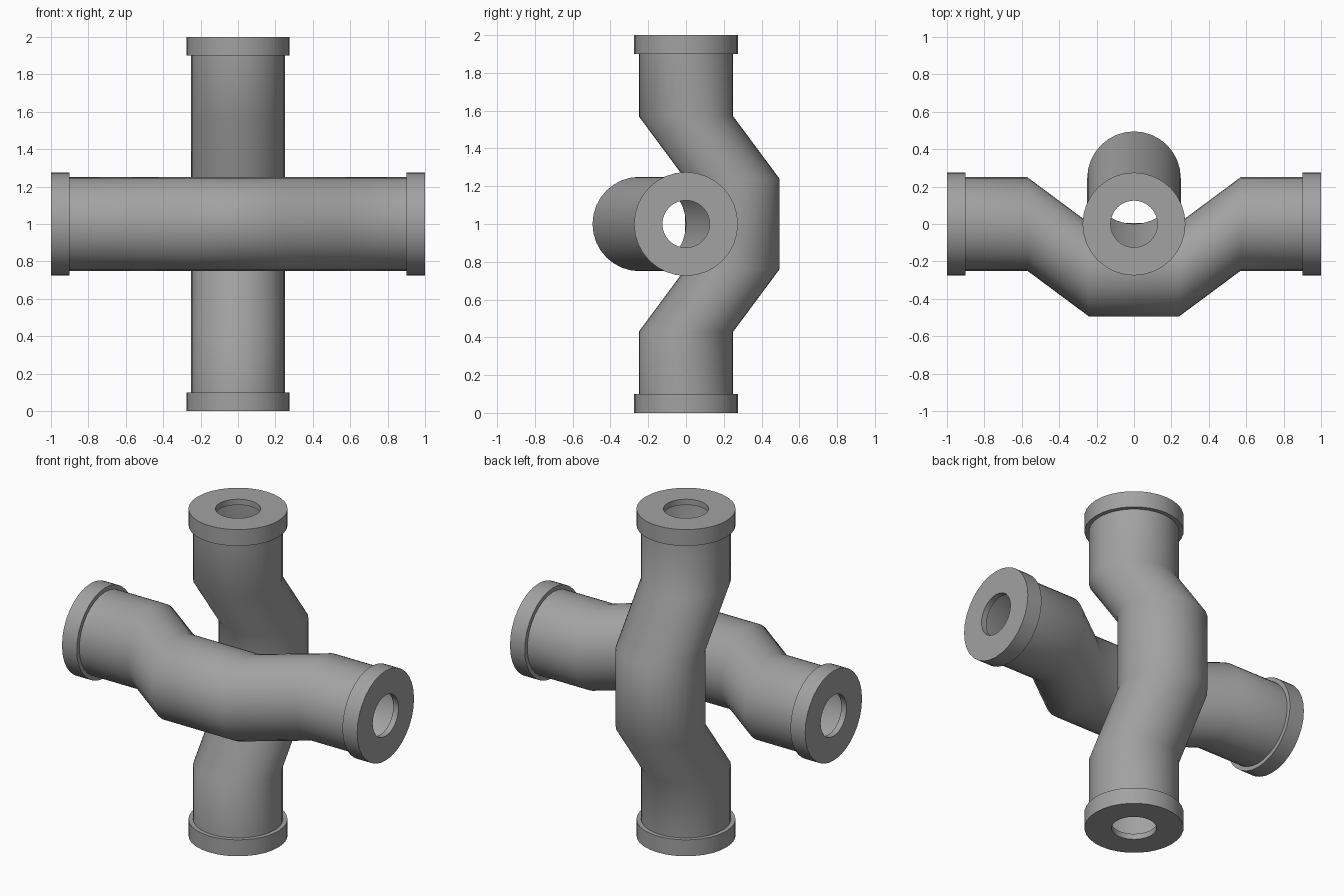
import bpy, bmesh, math
from mathutils import Matrix, Vector

cube = bpy.data.objects.get("Cube")
if cube:
    bpy.data.objects.remove(cube)

SIDES = 32
RADIUS, BORE = 0.25, 0.245      # pipe outside and inside
CAP_R, HOLE_R = 0.275, 0.125    # end cap and its opening
CAP_LEN, PLATE = 0.1, 0.035
BEND = 0.245                    # sideways shift of the middle section

grey = bpy.data.materials.new("pipe_grey")
grey.use_nodes = True
grey.diffuse_color = (0.36, 0.36, 0.36, 1)
grey.node_tree.nodes["Principled BSDF"].inputs["Base Color"].default_value = (0.36, 0.36, 0.36, 1)


def ring_loft(name, rings, matrix):
    """Closed loft through rings given as (height, y shift, radius)."""
    bm = bmesh.new()
    loops = []
    for z, shift, r in rings:
        angles = [2 * math.pi * i / SIDES for i in range(SIDES)]
        loops.append([bm.verts.new((r * math.cos(a), shift + r * math.sin(a), z)) for a in angles])
    for k, lower in enumerate(loops):
        upper = loops[(k + 1) % len(loops)]
        for i in range(SIDES):
            j = (i + 1) % SIDES
            bm.faces.new((lower[i], lower[j], upper[j], upper[i]))
    bm.transform(matrix)
    bmesh.ops.recalc_face_normals(bm, faces=bm.faces)
    mesh = bpy.data.meshes.new(name)
    bm.to_mesh(mesh)
    bm.free()
    mesh.materials.append(grey)
    obj = bpy.data.objects.new(name, mesh)
    bpy.context.collection.objects.link(obj)
    bpy.ops.object.select_all(action='DESELECT')
    obj.select_set(True)
    bpy.context.view_layer.objects.active = obj
    bpy.ops.object.shade_smooth_by_angle(angle=math.radians(45))


# Centre line of a pipe: straight ends, slanted legs, shifted middle
end = 1 - PLATE
path = [(-end, 0), (-0.57, 0), (-0.24, BEND), (0.24, BEND), (0.57, 0), (end, 0)]
pipe = [(z, y, RADIUS) for z, y in path] + [(z, y, BORE) for z, y in reversed(path)]

# Cup-shaped cap with a round opening, measured inward from the pipe end
cap = [(0, HOLE_R), (0, CAP_R), (CAP_LEN, CAP_R), (CAP_LEN, RADIUS),
       (PLATE, RADIUS), (PLATE, HOLE_R)]

upright = Matrix.Translation((0, 0, 1))
# Lay the pipe along x with its bend turned to the front
lying = upright @ Matrix(((0, 0, 1), (0, -1, 0), (1, 0, 0))).to_4x4()

for kind, matrix, ends in (("vertical", upright, ("bottom", "top")),
                           ("horizontal", lying, ("right", "left"))):
    ring_loft(kind + "_pipe", pipe, matrix)
    for side, label in zip((-1, 1), ends):
        ring_loft(label + "_cap", [(side * (1 - d), 0, r) for d, r in cap], matrix)
